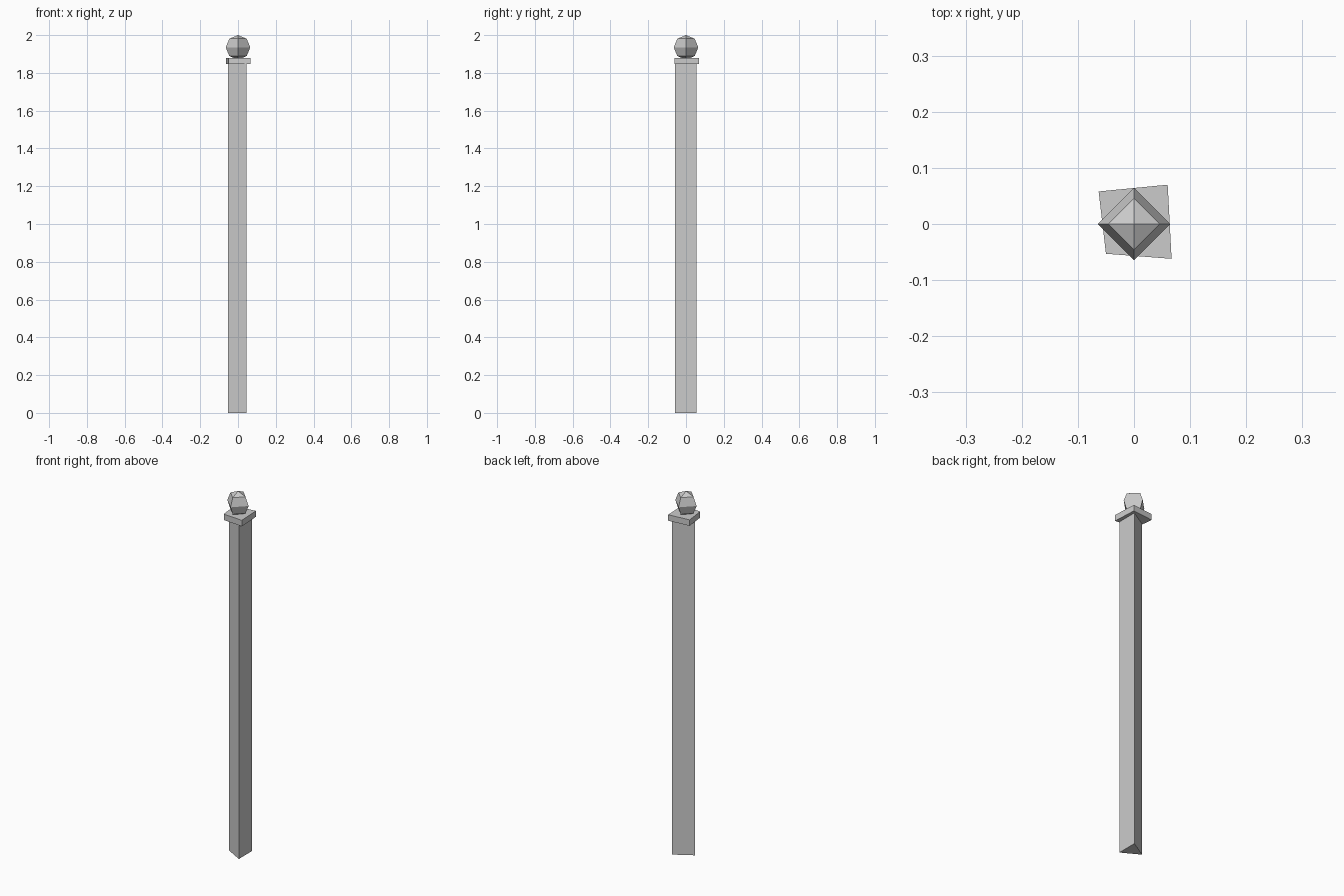
import bpy
import bmesh

if "Cube" in bpy.data.objects:
    bpy.data.objects.remove(bpy.data.objects["Cube"])


def prism(name, outline, z0, z1):
    """Extrude a flat outline from z0 up to z1."""
    bm = bmesh.new()
    face = bm.faces.new([bm.verts.new((x, y, z0)) for x, y in outline])
    top = bmesh.ops.extrude_face_region(bm, geom=[face], use_keep_orig=True)
    moved = [v for v in top["geom"] if isinstance(v, bmesh.types.BMVert)]
    bmesh.ops.translate(bm, verts=moved, vec=(0, 0, z1 - z0))
    bmesh.ops.recalc_face_normals(bm, faces=bm.faces)
    mesh = bpy.data.meshes.new(name)
    bm.to_mesh(mesh)
    bm.free()
    obj = bpy.data.objects.new(name, mesh)
    bpy.context.collection.objects.link(obj)
    return obj


# Three-sided post
prism("post", [(0.045, -0.057), (0.045, 0.056), (-0.053, -0.002)], 0, 1.85)

# Uneven four-sided cap plate
prism("cap_plate",
      [(-0.05, -0.053), (0.067, -0.062), (0.06, 0.07), (-0.063, 0.058)],
      1.847, 1.88)

# Low-poly ball finial, its lower tip sunk into the plate
bpy.ops.mesh.primitive_uv_sphere_add(segments=4, ring_count=4, radius=0.065,
                                     location=(0, 0, 1.935))
bpy.context.object.name = "ball_finial"
